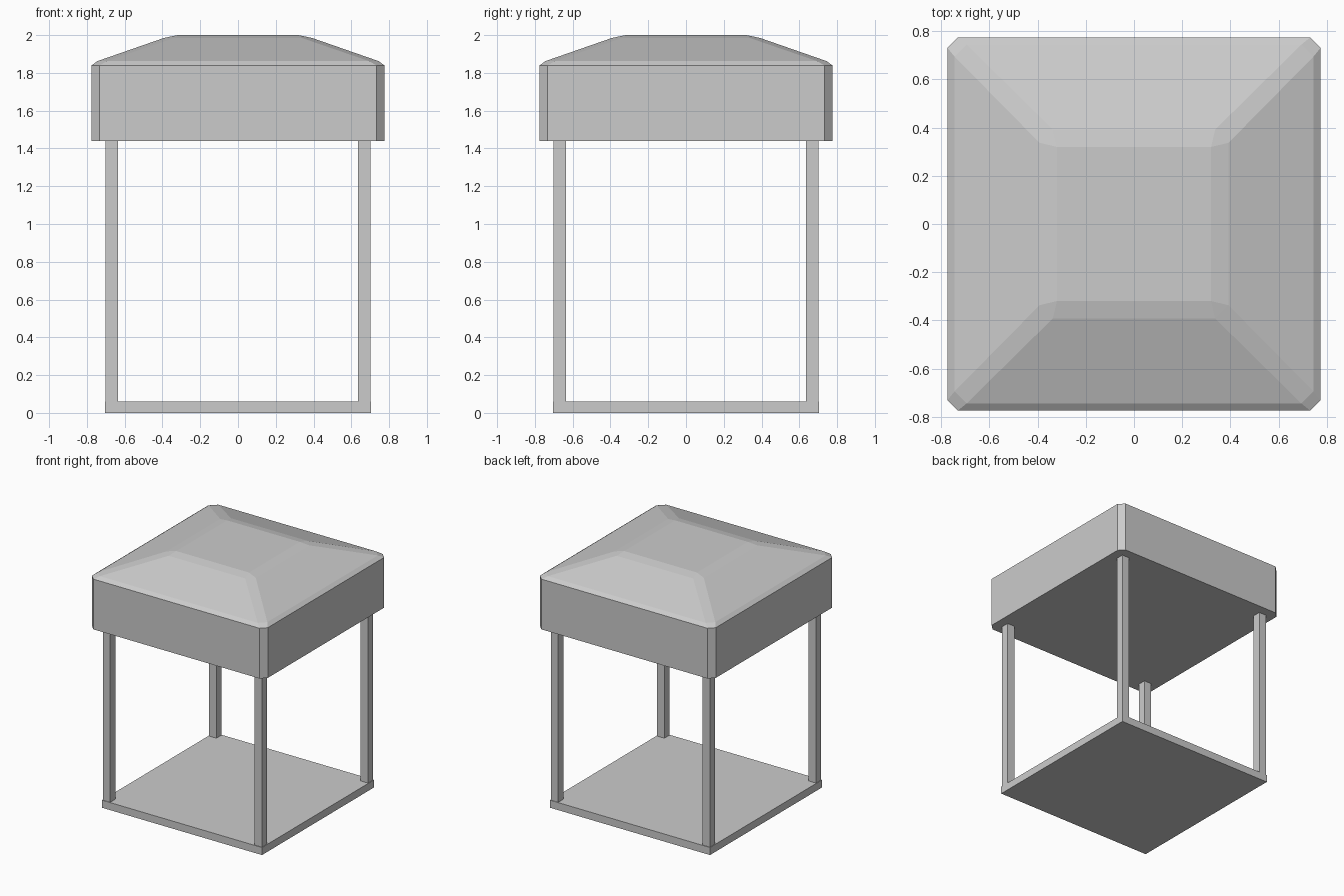
import bpy, bmesh

if "Cube" in bpy.data.objects:
    bpy.data.objects.remove(bpy.data.objects["Cube"])


def box(name, center, size):
    bm = bmesh.new()
    bmesh.ops.create_cube(bm, size=1)
    bmesh.ops.scale(bm, vec=size, verts=bm.verts)
    bmesh.ops.translate(bm, vec=center, verts=bm.verts)
    return finish(name, bm)


def finish(name, bm):
    bmesh.ops.recalc_face_normals(bm, faces=bm.faces)
    mesh = bpy.data.meshes.new(name)
    bm.to_mesh(mesh)
    bm.free()
    obj = bpy.data.objects.new(name, mesh)
    bpy.context.collection.objects.link(obj)
    return obj


def octagon(bm, half, cut, z):
    # square ring with clipped corners
    h, c = half, half - cut
    pts = [(h, -c), (h, c), (c, h), (-c, h), (-h, c), (-h, -c), (-c, -h), (c, -h)]
    return [bm.verts.new((x, y, z)) for x, y in pts]


# floor slab
box("floor_slab", (0, 0, 0.03), (1.41, 1.41, 0.06))

# four corner posts
for side, sx in (("left", -1), ("right", 1)):
    for end, sy in (("front", -1), ("back", 1)):
        box(f"{end}_{side}_post", (sx * 0.668, sy * 0.668, 0.75), (0.065, 0.065, 1.40))

# roof: rings of (half width, corner cut, height), lofted and closed
bm = bmesh.new()
profile = [(0.775, 0.043, 1.44), (0.775, 0.043, 1.84), (0.745, 0.05, 1.862),
           (0.392, 0.055, 1.985)]
rings = [octagon(bm, *p) for p in profile]
for lower, upper in zip(rings, rings[1:]):
    for i in range(8):
        j = (i + 1) % 8
        bm.faces.new((lower[i], lower[j], upper[j], upper[i]))
bm.faces.new(rings[0][::-1])

# flat roof top with softened rim
top = [bm.verts.new((x * 0.32, y * 0.32, 2.0)) for x, y in ((1, -1), (1, 1), (-1, 1), (-1, -1))]
rim = rings[-1]
for k in range(4):
    a, b = 2 * k, 2 * k + 1
    n = (k + 1) % 4
    bm.faces.new((rim[a], rim[b], top[n], top[k]))
    bm.faces.new((rim[b], rim[(b + 1) % 8], top[n]))
bm.faces.new(top)
finish("canopy_roof", bm)
